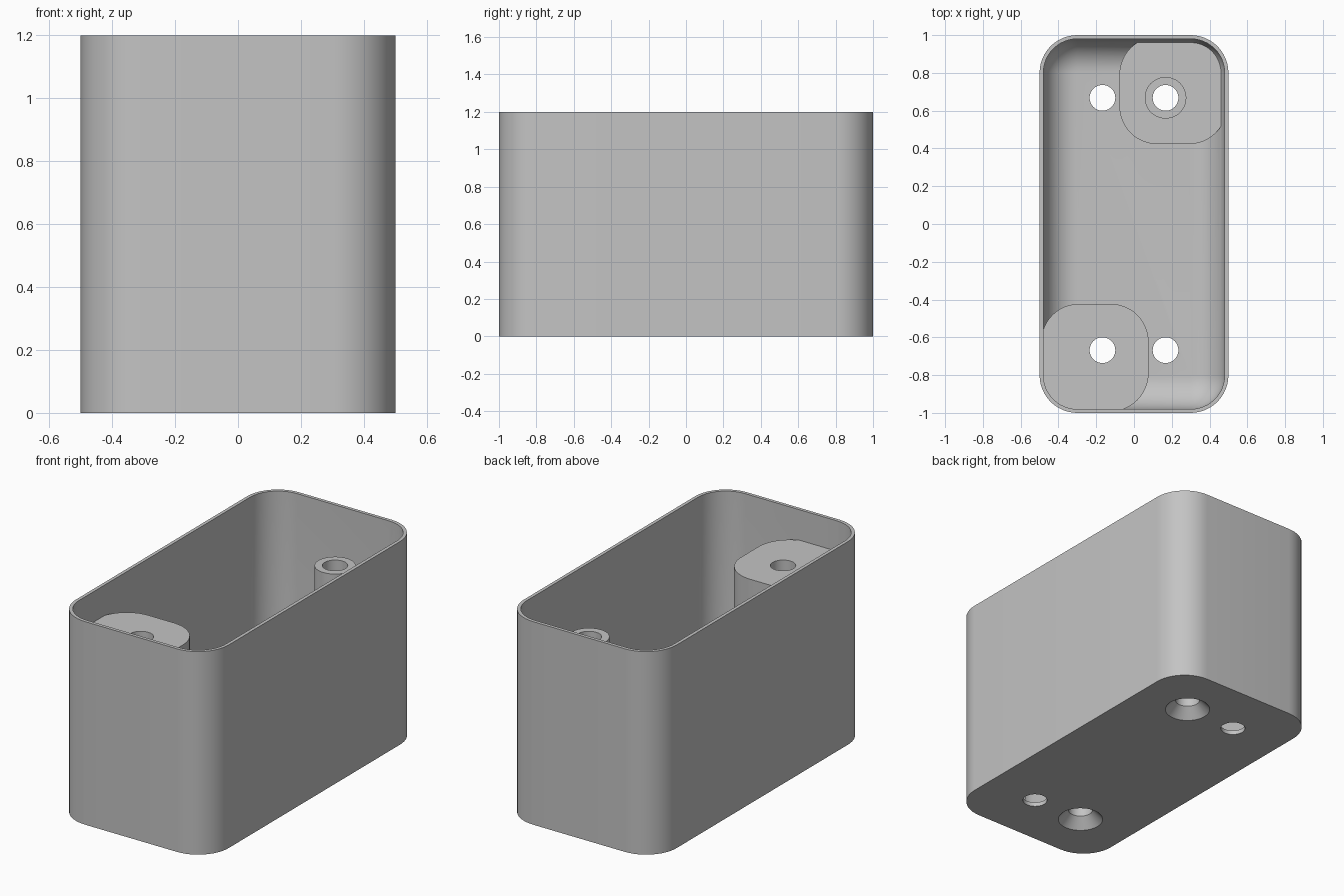
import bpy, bmesh, math

cube = bpy.data.objects.get("Cube")
if cube:
    bpy.data.objects.remove(cube, do_unlink=True)

WALL, FLOOR, FILLET = 0.02, 0.025, 0.175
HOLE_X, HOLE_Y, HOLE_R = 0.167, 0.668, 0.068

grey = bpy.data.materials.new("plain grey")
grey.use_nodes = True
grey.diffuse_color = (0.55, 0.55, 0.55, 1)
grey.node_tree.nodes["Principled BSDF"].inputs["Base Color"].default_value = (0.55, 0.55, 0.55, 1)


def rounded_rect(cx, cy, hx, hy, r, z, steps=12):
    """Ring of points around a rectangle with round corners."""
    points = []
    for k, (sx, sy) in enumerate([(1, 1), (-1, 1), (-1, -1), (1, -1)]):
        for i in range(steps + 1):
            a = (k + i / steps) * math.pi / 2
            points.append((cx + sx * (hx - r) + r * math.cos(a),
                           cy + sy * (hy - r) + r * math.sin(a), z))
    return points


def circle(x, y, r, z, steps=48):
    angles = [2 * math.pi * i / steps for i in range(steps)]
    return [(x + r * math.cos(a), y + r * math.sin(a), z) for a in angles]


def loft(name, rings):
    """Closed solid through a stack of rings, capped at both ends."""
    bm = bmesh.new()
    loops = [[bm.verts.new(p) for p in ring] for ring in rings]
    for low, high in zip(loops, loops[1:]):
        n = len(low)
        for i in range(n):
            j = (i + 1) % n
            bm.faces.new((low[i], low[j], high[j], high[i]))
    bm.faces.new(loops[0][::-1])
    bm.faces.new(loops[-1])
    bmesh.ops.recalc_face_normals(bm, faces=bm.faces)
    mesh = bpy.data.meshes.new(name)
    bm.to_mesh(mesh)
    bm.free()
    mesh.materials.append(grey)
    obj = bpy.data.objects.new(name, mesh)
    bpy.context.collection.objects.link(obj)
    return obj


def combine(target, other, operation):
    mod = target.modifiers.new(operation.lower(), 'BOOLEAN')
    mod.operation, mod.solver, mod.object = operation, 'EXACT', other
    bpy.context.view_layer.objects.active = target
    bpy.ops.object.modifier_apply(modifier=mod.name)
    bpy.data.objects.remove(other, do_unlink=True)


# Open box: outer wall, rim, inner wall and the fillet down to the floor
rings = [rounded_rect(0, 0, 0.5, 1, 0.2, 0), rounded_rect(0, 0, 0.5, 1, 0.2, 1.2),
         rounded_rect(0, 0, 0.5 - WALL, 1 - WALL, 0.2 - WALL, 1.2)]
for i in range(11):
    a = i / 10 * math.pi / 2
    inset = WALL + FILLET * (1 - math.cos(a))
    z = FLOOR + FILLET * (1 - math.sin(a))
    rings.append(rounded_rect(0, 0, 0.5 - inset, 1 - inset, 0.2 - inset, z))
case = loft("case", rings)

# Corner mounts: a tall one at the front, a low one with a tube at the back
for side, top in ((-1, 1.02), (1, 0.12)):
    ring = [rounded_rect(side * 0.207, side * 0.707, 0.284, 0.284, 0.2, z) for z in (0.012, top)]
    combine(case, loft("corner_mount", ring), 'UNION')
tube = loft("screw_tube", [circle(HOLE_X, HOLE_Y, 0.11, z) for z in (0.06, 1.02)])
combine(case, tube, 'UNION')

# Through holes, countersunk from below under the two mounts
for sx in (-1, 1):
    for sy in (-1, 1):
        x, y = sx * HOLE_X, sy * HOLE_Y
        profile = [(HOLE_R, -0.1), (HOLE_R, 1.1)]
        if sx == sy:
            profile = [(0.125, -0.1), (0.125, 0), (HOLE_R, 0.06), (HOLE_R, 1.1)]
        cutter = loft("hole_cutter", [circle(x, y, r, z) for r, z in profile])
        combine(case, cutter, 'DIFFERENCE')

# Smooth curved walls with crisp edges
bpy.ops.object.select_all(action='DESELECT')
case.select_set(True)
bpy.context.view_layer.objects.active = case
bpy.ops.object.shade_smooth_by_angle(angle=math.radians(30))
